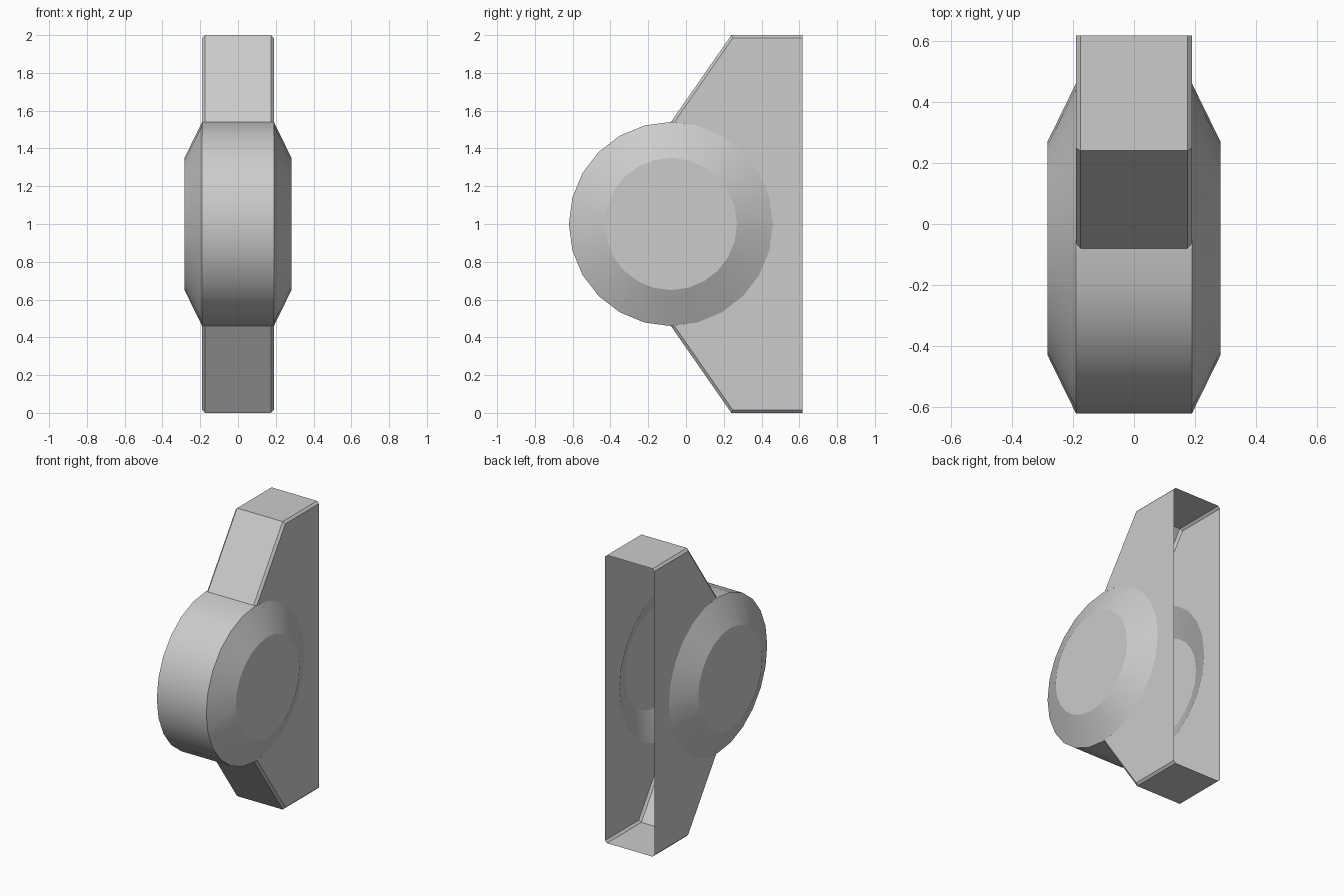
import bpy, bmesh
from math import cos, sin, radians

if "Cube" in bpy.data.objects:
    bpy.data.objects.remove(bpy.data.objects["Cube"])

HALF, EDGE = 0.19, 0.175          # plate half width, half width inside the chamfer
CAP_X, R, CAP_R, CY = 0.283, 0.54, 0.35, -0.08


def arc(r, start, end, x):
    """Points of a 24-sided circle in the side plane, height measured from the axle."""
    return [(x, CY + r * cos(radians(a)), r * sin(radians(a)) if a % 180 else 0.0)
            for a in range(start, end + 1, 15)]


def at_x(points, x):
    return [(x, y, z) for _, y, z in points]


def bridge(a, b):
    return [[a[i], a[i + 1], b[i + 1], b[i]] for i in range(len(a) - 1)]


def build(name, faces):
    """Make one quarter from faces and mirror it left/right and up/down."""
    bm = bmesh.new()
    for f in faces:
        bm.faces.new([bm.verts.new(p) for p in f])
    bmesh.ops.remove_doubles(bm, verts=bm.verts, dist=0.0005)
    bmesh.ops.recalc_face_normals(bm, faces=bm.faces)
    mesh = bpy.data.meshes.new(name)
    bm.to_mesh(mesh)
    bm.free()
    ob = bpy.data.objects.new(name, mesh)
    bpy.context.collection.objects.link(ob)
    ob.location.z = 1
    mod = ob.modifiers.new("mirror", 'MIRROR')
    mod.use_axis = (True, False, True)
    bpy.ops.object.select_all(action='DESELECT')
    ob.select_set(True)
    bpy.context.view_layer.objects.active = ob
    bpy.ops.object.modifier_apply(modifier=mod.name)
    bpy.ops.object.shade_smooth_by_angle(angle=radians(20))


# Open-backed bracket: side plate around the wheel, chamfer, sloped and top walls
inset = [(HALF, -0.063, 0.538), (HALF, 0.248, 0.985), (HALF, 0.617, 0.985)]
outer = [(EDGE, CY, 0.54), (EDGE, 0.24, 1.0), (EDGE, 0.617, 1.0)]
plate = inset + [(HALF, 0.617, 0.0)] + arc(R, 0, 75, HALF)
corner = [(HALF, CY, 0.54), outer[0], inset[0]]
build("bracket_shell",
      [plate, corner] + bridge(inset, outer) + bridge(outer, at_x(outer, 0.0)))

# Wheel: bevelled side discs and the exposed front half of the rim
side = arc(R, 0, 180, HALF)
cap = arc(CAP_R, 0, 180, CAP_X)
front = arc(R, 90, 180, HALF)
build("wheel_shell",
      [cap] + bridge(side, cap) + bridge(front, at_x(front, 0.0)))
